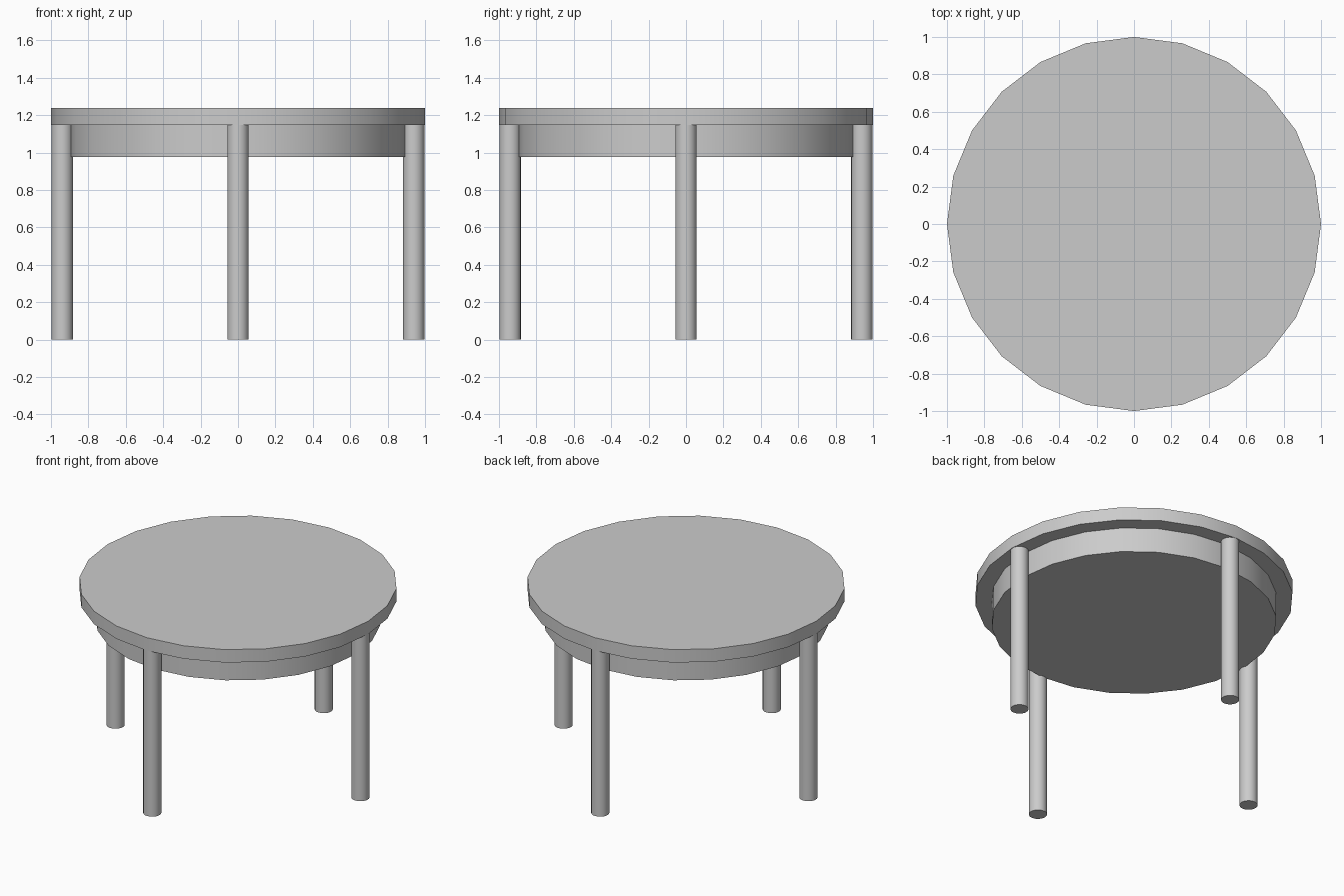
import bpy
import math

if "Cube" in bpy.data.objects:
    bpy.data.objects.remove(bpy.data.objects["Cube"])


def cylinder(name, radius, z0, z1, x=0.0, y=0.0, sides=24):
    """Upright closed cylinder with a vertex on the +x axis and sharp rims."""
    bpy.ops.mesh.primitive_cylinder_add(
        vertices=sides, radius=radius, depth=z1 - z0,
        location=(x, y, (z0 + z1) / 2))
    obj = bpy.context.object
    obj.name = name
    bpy.ops.object.shade_smooth_by_angle(angle=math.radians(30))
    return obj


TOP_Z, TOP_UNDERSIDE, APRON_Z = 1.238, 1.148, 0.977
LEG_RADIUS, LEG_OFFSET = 0.057, 0.94

# Round table top
cylinder("table_top", 1.0, TOP_UNDERSIDE, TOP_Z)

# Solid drum under the top
cylinder("apron", 0.897, APRON_Z, TOP_UNDERSIDE)

# Four legs hugging the outside of the apron
for name, dx, dy in (("right_leg", 1, 0), ("back_leg", 0, 1),
                     ("left_leg", -1, 0), ("front_leg", 0, -1)):
    cylinder(name, LEG_RADIUS, 0.0, TOP_UNDERSIDE,
             dx * LEG_OFFSET, dy * LEG_OFFSET)
